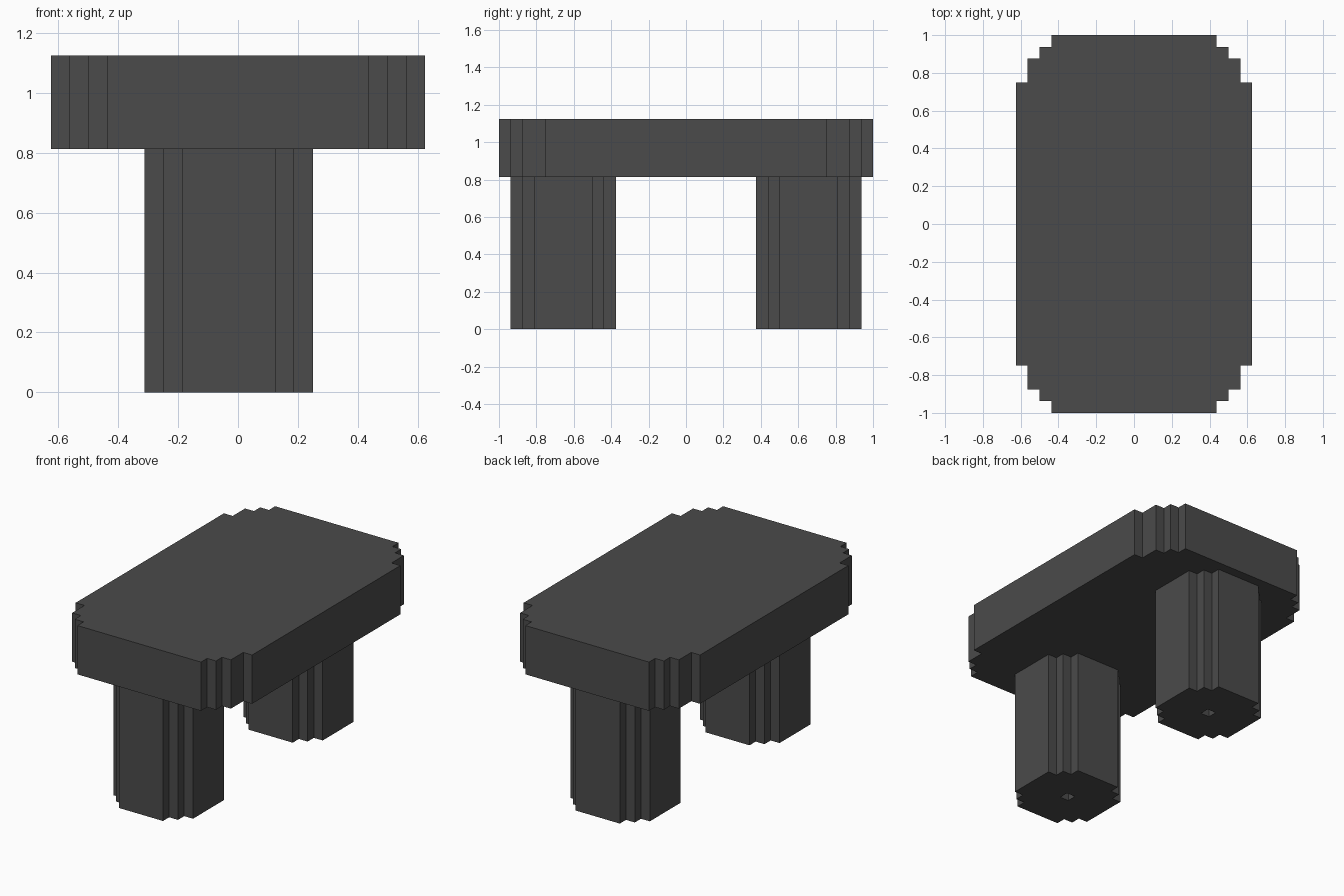
import bpy
import bmesh

cube = bpy.data.objects.get("Cube")
if cube:
    bpy.data.objects.remove(cube, do_unlink=True)

U = 1 / 16  # one grid step

# Dark grey stone colour
stone = bpy.data.materials.new("dark grey")
stone.use_nodes = True
colour = (0.07, 0.07, 0.07, 1)
stone.diffuse_color = colour
stone.node_tree.nodes["Principled BSDF"].inputs["Base Color"].default_value = colour


def stepped_outline(corner):
    """Mirror one stepped corner (+x, +y) into a full closed outline."""
    back = corner[::-1]
    return (corner
            + [(x, -y) for x, y in back]
            + [(-x, -y) for x, y in corner]
            + [(-x, y) for x, y in back])


def prism(name, outlines, height, location):
    """Extrude flat outlines upwards; inner outlines become holes."""
    bm = bmesh.new()
    for outline in outlines:
        verts = [bm.verts.new((x * U, y * U, 0)) for x, y in outline]
        for a, b in zip(verts, verts[1:] + verts[:1]):
            bm.edges.new((a, b))
    bmesh.ops.triangle_fill(bm, edges=bm.edges[:], use_beauty=True, normal=(0, 0, 1))
    result = bmesh.ops.extrude_face_region(bm, geom=bm.faces[:], use_keep_orig=True)
    top = [g for g in result["geom"] if isinstance(g, bmesh.types.BMVert)]
    bmesh.ops.translate(bm, verts=top, vec=(0, 0, height * U))
    bmesh.ops.recalc_face_normals(bm, faces=bm.faces[:])
    mesh = bpy.data.meshes.new(name)
    bm.to_mesh(mesh)
    bm.free()
    mesh.materials.append(stone)
    obj = bpy.data.objects.new(name, mesh)
    obj.location = [c * U for c in location]
    bpy.context.collection.objects.link(obj)
    return obj


# Table top with stepped corners
top_corner = [(7, 16), (7, 15), (8, 15), (8, 14), (9, 14), (9, 12), (10, 12)]
prism("table_top", [stepped_outline(top_corner)], 5, (0, 0, 13))

# Two stepped columns with a narrow shaft up the middle
leg_corner = [(2.5, 4.5), (2.5, 3.5), (3.5, 3.5), (3.5, 2.5), (4.5, 2.5)]
shaft = [(0.5, 0.5), (0.5, -0.5), (-0.5, -0.5), (-0.5, 0.5)]
for name, y in (("front_leg", -10.5), ("back_leg", 10.5)):
    prism(name, [stepped_outline(leg_corner), shaft], 13, (-0.5, y, 0))
